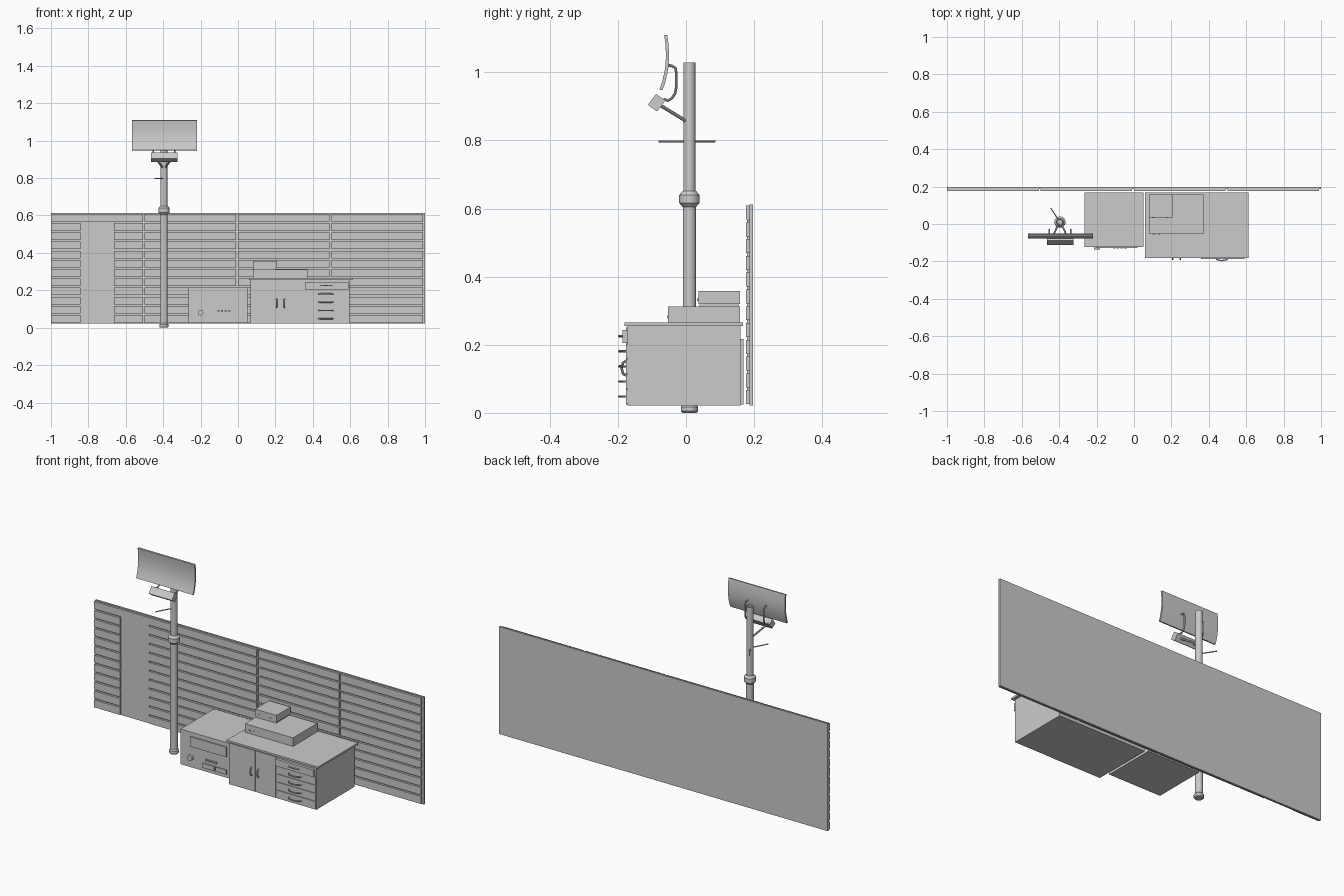
import bpy, bmesh, math
from mathutils import Vector

if "Cube" in bpy.data.objects:
    bpy.data.objects.remove(bpy.data.objects["Cube"])


def mesh_obj(name, bm, smooth=False):
    bmesh.ops.recalc_face_normals(bm, faces=bm.faces)
    me = bpy.data.meshes.new(name)
    bm.to_mesh(me)
    bm.free()
    ob = bpy.data.objects.new(name, me)
    bpy.context.collection.objects.link(ob)
    if smooth:
        bpy.ops.object.select_all(action='DESELECT')
        ob.select_set(True)
        bpy.context.view_layer.objects.active = ob
        bpy.ops.object.shade_smooth_by_angle(angle=math.radians(35))
    return ob


def boxes(name, specs):
    """One object from boxes given as (x0, x1, y0, y1, z0, z1)."""
    bm = bmesh.new()
    for x0, x1, y0, y1, z0, z1 in specs:
        vs = bmesh.ops.create_cube(bm, size=1)['verts']
        for v in vs:
            v.co = ((x0 + x1) / 2 + v.co.x * (x1 - x0),
                    (y0 + y1) / 2 + v.co.y * (y1 - y0),
                    (z0 + z1) / 2 + v.co.z * (z1 - z0))
    return mesh_obj(name, bm)


def prism(name, yz, x0, x1, smooth=False):
    """Extrude a y-z outline along x."""
    bm = bmesh.new()
    f = bm.faces.new([bm.verts.new((x0, y, z)) for y, z in yz])
    ext = bmesh.ops.extrude_face_region(bm, geom=[f])['geom']
    bmesh.ops.translate(bm, vec=(x1 - x0, 0, 0),
                        verts=[g for g in ext if isinstance(g, bmesh.types.BMVert)])
    return mesh_obj(name, bm, smooth)


def lathe(name, profile, x, y, n=24):
    """Closed r-z profile revolved about a vertical axis."""
    bm = bmesh.new()
    rings = []
    for r, z in profile:
        rings.append([bm.verts.new((x + r * math.cos(2 * math.pi * i / n),
                                    y + r * math.sin(2 * math.pi * i / n), z))
                      for i in range(n)])
    for a, b in zip(rings, rings[1:]):
        for i in range(n):
            j = (i + 1) % n
            bm.faces.new((a[i], a[j], b[j], b[i]))
    bm.faces.new(rings[0])
    bm.faces.new(rings[-1])
    return mesh_obj(name, bm, True)


def rod(name, pts, r, n=8):
    """Round bar swept along a path."""
    bm = bmesh.new()
    pts = [Vector(p) for p in pts]
    rings = []
    for k, p in enumerate(pts):
        t = (pts[min(k + 1, len(pts) - 1)] - pts[max(k - 1, 0)]).normalized()
        ref = Vector((1, 0, 0)) if abs(t.x) < 0.8 else Vector((0, 0, 1))
        u = t.cross(ref).normalized()
        w = t.cross(u)
        rings.append([bm.verts.new(p + r * (math.cos(2 * math.pi * i / n) * u +
                                            math.sin(2 * math.pi * i / n) * w))
                      for i in range(n)])
    for a, b in zip(rings, rings[1:]):
        for i in range(n):
            j = (i + 1) % n
            bm.faces.new((a[i], a[j], b[j], b[i]))
    bm.faces.new(rings[0])
    bm.faces.new(rings[-1])
    return mesh_obj(name, bm, True)


# Fence: backing sheet, four bays of twelve planks, door in the first bay
boxes("fence_backing", [(-1, 1, 0.187, 0.197, 0.022, 0.612)])
pitch = 0.0492
for bay in range(4):
    x0 = -1 + 0.5 * bay
    x1 = x0 + (0.49 if bay else 0.492)
    planks = []
    for i in range(12):
        z0 = 0.026 + pitch * i
        spans = [(x0, x1)]
        if bay == 0 and i < 11:
            spans = [(x0, -0.842), (-0.664, x1)]
        planks += [(a, b, 0.176, 0.188, z0, z0 + 0.041) for a, b in spans]
    boxes(f"fence_planks_{bay + 1}", planks)
boxes("fence_door", [(-0.838, -0.668, 0.179, 0.188, 0.026, 0.566)])

# Pole with foot, collar and hollow top
PX, PY = -0.396, 0.01
lathe("pole_foot", [(0.02, 0), (0.025, 0.005), (0.025, 0.018), (0.02, 0.024)], PX, PY)
lathe("pole_lower", [(0.0195, 0.01), (0.0195, 0.62)], PX, PY)
lathe("pole_collar", [(0.02, 0.605), (0.03, 0.616), (0.03, 0.64), (0.02, 0.651)], PX, PY)
lathe("pole_upper", [(0.0178, 0.63), (0.0178, 1.028), (0.012, 1.028), (0.012, 0.85)], PX, PY)
for i, y in enumerate((0.085, -0.08)):
    rod(f"climbing_peg_{i + 1}", [(PX, PY, 0.797), (-0.445, y, 0.797)], 0.003)

# Curved reflector panel
back = [(-0.055, 1.11), (-0.051, 1.08), (-0.05, 1.05), (-0.051, 1.02),
        (-0.055, 0.995), (-0.061, 0.97), (-0.069, 0.947)]
front = [(y - 0.009, z - (0.001 if i < 3 else -0.002)) for i, (y, z) in enumerate(back)]
prism("reflector", back + front[::-1], -0.566, -0.22, True)

# Lamp housing, aimed at the reflector
prism("lamp_housing", [(-0.088, 0.936), (-0.06, 0.917), (-0.085, 0.885), (-0.112, 0.904)],
      -0.465, -0.324)

# Reflector brackets and lamp struts, mirrored about the pole
for side, tag in ((-1, "left"), (1, "right")):
    x = PX + side * 0.057
    rod(f"reflector_bracket_{tag}",
        [(x, -0.055, 1.022), (x, -0.04, 1.018), (x, -0.031, 1.012), (x, -0.029, 1.0),
         (x, -0.029, 0.955), (x, -0.032, 0.938), (x, -0.041, 0.924), (x, -0.053, 0.917),
         (x, -0.066, 0.921)], 0.004)
    rod(f"lamp_strut_{tag}",
        [(PX + side * 0.042, -0.074, 0.902), (PX + side * 0.008, 0.0, 0.857)], 0.005)

# Left cabinet with window, dial, buttons and two flaps
boxes("left_cabinet", [(-0.264, 0.052, -0.122, 0.169, 0.024, 0.217)])
boxes("cabinet_window", [(-0.203, 0.018, -0.129, -0.12, 0.14, 0.194)])
boxes("cabinet_flaps", [(-0.128, -0.056, -0.128, -0.12, 0.043, 0.068),
                        (-0.047, 0.017, -0.128, -0.12, 0.043, 0.068)])
rod("cabinet_dial", [(-0.2, -0.12, 0.08), (-0.2, -0.136, 0.08)], 0.015, 16)
for i in range(4):
    x = -0.104 + 0.019 * i
    rod(f"cabinet_button_{i + 1}", [(x, -0.12, 0.09), (x, -0.131, 0.09)], 0.006, 10)

# Right cabinet: body, worktop, door leaves, drawers
boxes("right_cabinet", [(0.068, 0.597, -0.172, 0.16, 0.022, 0.256)])
boxes("worktop", [(0.058, 0.613, -0.181, 0.168, 0.255, 0.265)])
boxes("cabinet_doors", [(0.07, 0.2265, -0.176, -0.17, 0.024, 0.25),
                        (0.2285, 0.352, -0.176, -0.17, 0.024, 0.25)])
boxes("top_drawer", [(0.357, 0.59, -0.187, -0.17, 0.205, 0.244)])
boxes("lower_drawers", [(0.36, 0.594, -0.176, -0.17, 0.027 + 0.0445 * i, 0.068 + 0.0445 * i)
                        for i in range(4)])

# Bow handles
for i, x in enumerate((0.206, 0.248)):
    rod(f"door_handle_{i + 1}", [(x, -0.172, 0.108), (x, -0.185, 0.115), (x, -0.189, 0.131),
                                 (x, -0.185, 0.147), (x, -0.172, 0.155)], 0.004)
for i in range(5):
    z = 0.048 + 0.0443 * i
    rod(f"drawer_handle_{i + 1}", [(0.43, -0.173, z), (0.442, -0.19, z), (0.47, -0.196, z),
                                   (0.498, -0.19, z), (0.51, -0.173, z)], 0.0035)

# Stacked appliances on the worktop
boxes("lower_appliance", [(0.079, 0.372, -0.053, 0.158, 0.264, 0.312)])
boxes("upper_appliance", [(0.079, 0.209, 0.036, 0.158, 0.319, 0.358),
                          (0.084, 0.204, 0.04, 0.154, 0.31, 0.32)])
boxes("appliance_buttons", [(0.10 + 0.03 * i, 0.112 + 0.03 * i, -0.056, -0.05, 0.278, 0.286)
                            for i in range(2)])
boxes("upper_buttons", [(0.10 + 0.07 * i, 0.11 + 0.07 * i, 0.032, 0.04, 0.328, 0.336)
                        for i in range(2)])
